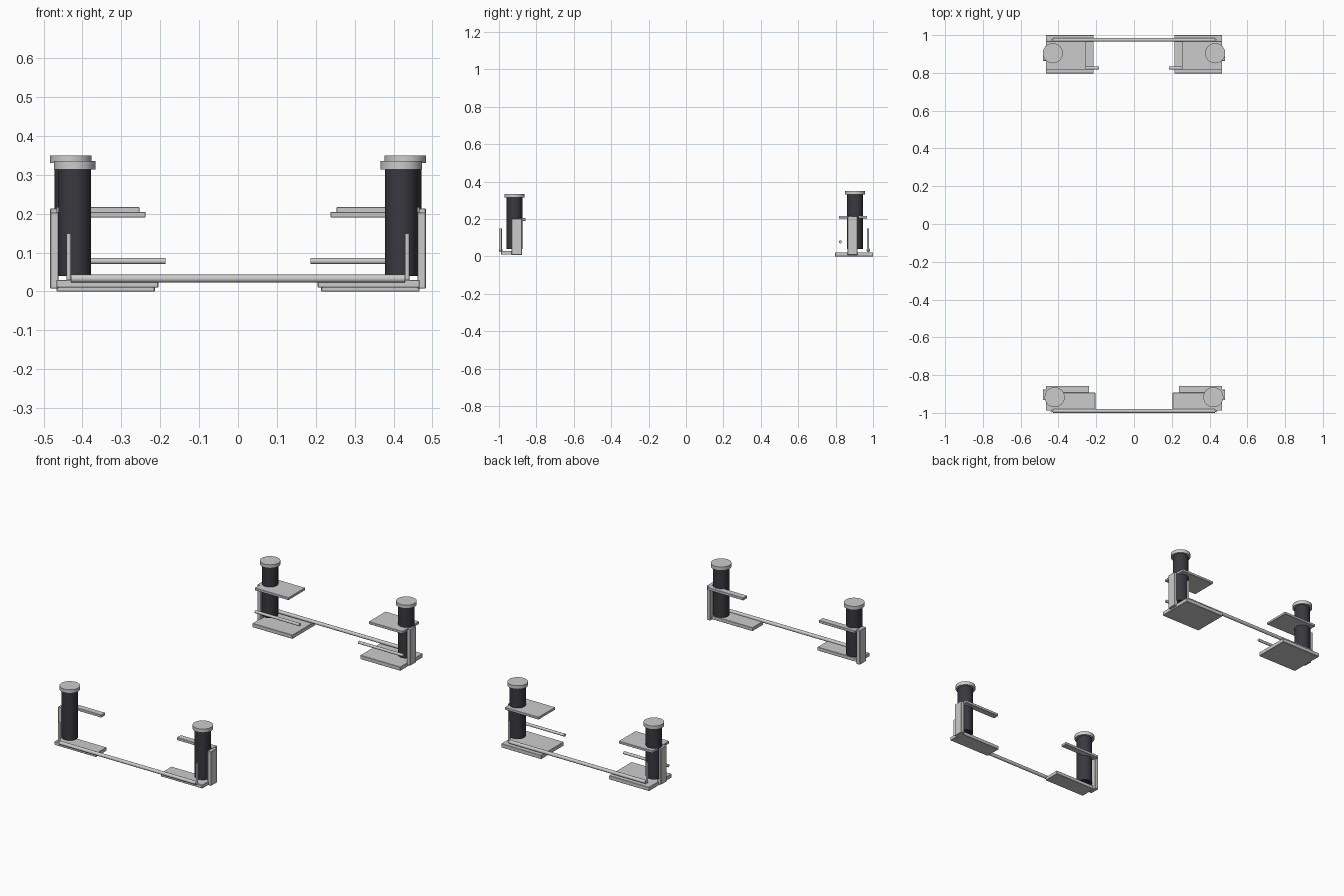
import bpy, math
from mathutils import Vector

if "Cube" in bpy.data.objects:
    bpy.data.objects.remove(bpy.data.objects["Cube"])

dark = bpy.data.materials.new("dark_grey")
dark.diffuse_color = (0.04, 0.04, 0.05, 1)
dark.use_nodes = True
dark.node_tree.nodes["Principled BSDF"].inputs["Base Color"].default_value = dark.diffuse_color


def box(name, s, x, y, z):
    """Box from (lo, hi) ranges, x given for the right side and flipped by s."""
    bpy.ops.mesh.primitive_cube_add(
        size=1, location=(s * sum(x) / 2, sum(y) / 2, sum(z) / 2))
    o = bpy.context.object
    o.name = name
    o.scale = (x[1] - x[0], y[1] - y[0], z[1] - z[0])
    bpy.ops.object.transform_apply(location=False, rotation=False, scale=True)
    m = o.modifiers.new("soft_edges", 'BEVEL')
    m.width = 0.0015
    m.segments = 1
    return o


def rod(name, a, b, r, sides=32, mat=None):
    """Cylinder between two points."""
    a, b = Vector(a), Vector(b)
    d = b - a
    bpy.ops.mesh.primitive_cylinder_add(
        vertices=sides, radius=r, depth=d.length, location=(a + b) / 2,
        rotation=d.to_track_quat('Z', 'Y').to_euler())
    o = bpy.context.object
    o.name = name
    bpy.ops.object.shade_smooth_by_angle(angle=math.radians(35))
    if mat:
        o.data.materials.append(mat)
    return o


for s, side in ((-1, "left"), (1, "right")):
    # front unit: spring damper, cap, arms and upright
    n = "front_" + side
    rod(n + "_damper", (s * .42, -.917, .04), (s * .42, -.917, .316), .042, 48, dark)
    rod(n + "_cap", (s * .42, -.917, .314), (s * .42, -.917, .335), .053, 48)
    box(n + "_lower_arm", s, (.205, .467), (-.988, -.893), (.01, .03))
    box(n + "_upper_arm", s, (.238, .467), (-.893, -.857), (.19, .205))
    box(n + "_upright", s, (.461, .483), (-.933, -.877), (.008, .203))
    rod(n + "_drop_link", (s * .435, -.991, .03), (s * .435, -.991, .149), .006, 16)

    # back unit: taller damper, wide arms and toe link
    n = "back_" + side
    rod(n + "_damper", (s * .43, .904, .04), (s * .43, .904, .332), .042, 48, dark)
    rod(n + "_cap", (s * .43, .904, .33), (s * .43, .904, .35), .053, 48)
    box(n + "_lower_arm", s, (.214, .467), (.797, 1.0), (0, .022))
    box(n + "_upper_arm", s, (.253, .467), (.817, .968), (.203, .217))
    box(n + "_upright", s, (.461, .483), (.864, .916), (.008, .214))
    rod(n + "_drop_link", (s * .435, .973, .03), (s * .435, .973, .149), .006, 16)
    rod(n + "_toe_link", (s * .186, .825, .078), (s * .467, .825, .078), .008, 16)

# cross bars joining left and right
rod("front_sway_bar", (-.43, -.99, .033), (.43, -.99, .033), .01, 24)
rod("back_sway_bar", (-.43, .975, .033), (.43, .975, .033), .01, 24)
